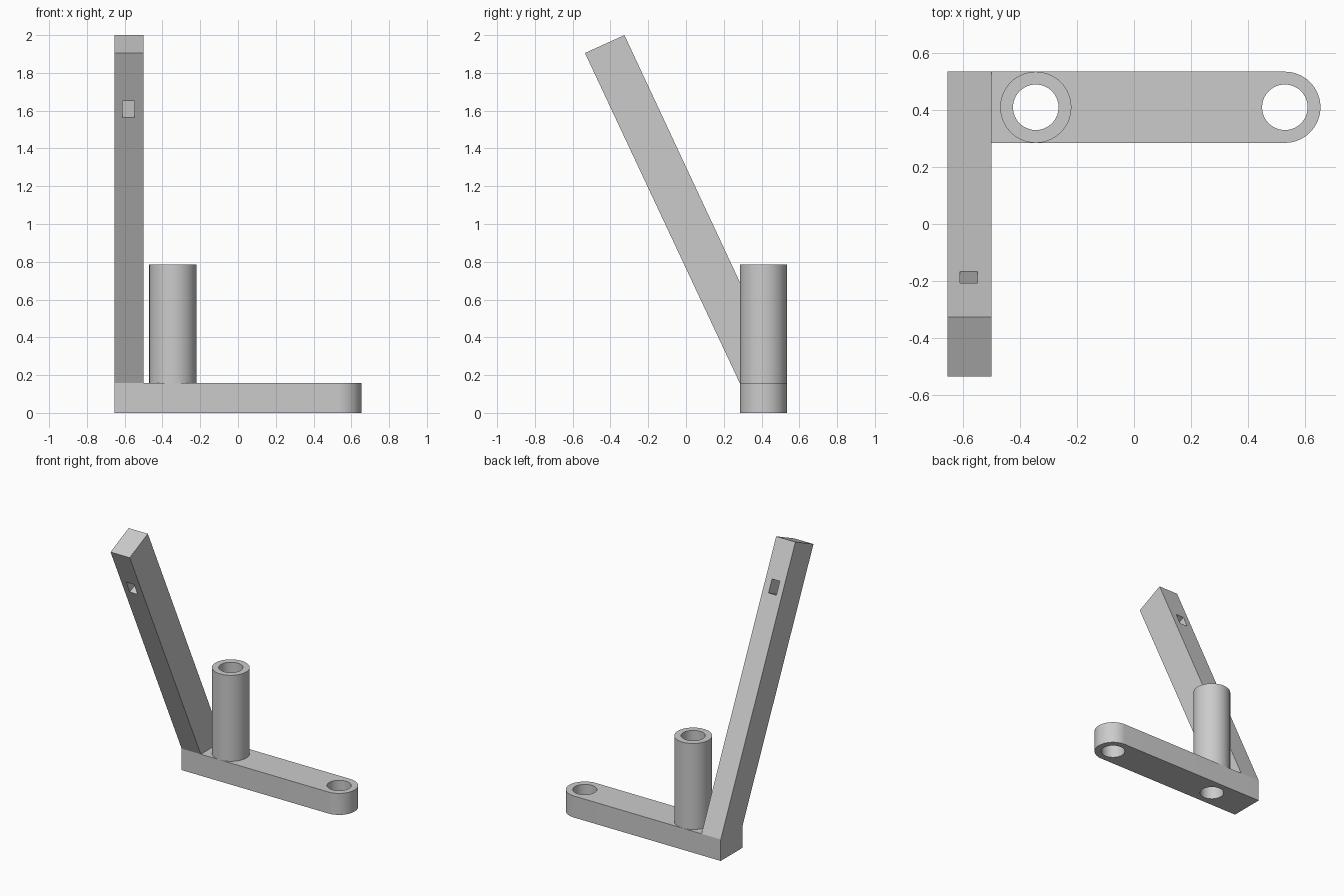
import bpy, bmesh
from math import cos, sin, pi, radians, atan2
from mathutils import Matrix, Vector

cube = bpy.data.objects.get("Cube")
if cube:
    bpy.data.objects.remove(cube, do_unlink=True)

grey = bpy.data.materials.new("plain grey")
grey.use_nodes = True
colour = (0.6, 0.6, 0.6, 1)
grey.diffuse_color = colour
grey.node_tree.nodes["Principled BSDF"].inputs["Base Color"].default_value = colour

SIDES = 64
Y_MID, HALF = 0.41, 0.125           # centre line and half depth of the foot
LEFT, ARM_INNER, END = -0.655, -0.5, 0.53
FOOT_TOP, TUBE_TOP, BORE = 0.157, 0.785, 0.08
TUBE_X = -0.345


def prism(name, points, offset):
    """Extrude a closed outline of 3D points along an offset."""
    bm = bmesh.new()
    face = bm.faces.new([bm.verts.new(p) for p in points])
    moved = bmesh.ops.extrude_face_region(bm, geom=[face])["geom"]
    bmesh.ops.translate(bm, vec=offset,
                        verts=[v for v in moved if isinstance(v, bmesh.types.BMVert)])
    bmesh.ops.recalc_face_normals(bm, faces=bm.faces)
    mesh = bpy.data.meshes.new(name)
    bm.to_mesh(mesh)
    bm.free()
    mesh.materials.append(grey)
    obj = bpy.data.objects.new(name, mesh)
    bpy.context.collection.objects.link(obj)
    return obj


def arc(x, radius, z, start=0, sweep=2 * pi, steps=SIDES):
    return [(x + radius * cos(start + sweep * i / steps),
             Y_MID + radius * sin(start + sweep * i / steps), z) for i in range(steps)]


def activate(obj):
    bpy.ops.object.select_all(action="DESELECT")
    obj.select_set(True)
    bpy.context.view_layer.objects.active = obj


def cut(obj, cutter):
    """Subtract the cutter, then discard it."""
    cutter.hide_render = True
    mod = obj.modifiers.new("cut", "BOOLEAN")
    mod.operation, mod.solver, mod.object = "DIFFERENCE", "EXACT", cutter
    activate(obj)
    bpy.ops.object.modifier_apply(modifier=mod.name)
    bpy.data.objects.remove(cutter, do_unlink=True)


def bore(obj, x):
    cut(obj, prism("bore_cutter", arc(x, BORE, -0.1), (0, 0, 1)))


# Foot bar: square at one end, round at the other, two through holes
outline = [(LEFT, Y_MID + HALF, 0), (LEFT, Y_MID - HALF, 0)]
outline += arc(END, HALF, 0, -pi / 2, pi, SIDES // 2) + [(END, Y_MID + HALF, 0)]
foot = prism("foot_bar", outline, (0, 0, FOOT_TOP))
bore(foot, TUBE_X)
bore(foot, END)

# Upright tube over the first hole
tube = prism("upright_tube", arc(TUBE_X, HALF, FOOT_TOP), (0, 0, TUBE_TOP - FOOT_TOP))
bore(tube, TUBE_X)

# Leaning arm rising from the square end
profile = [(Y_MID - HALF, FOOT_TOP), (Y_MID + HALF, FOOT_TOP), (-0.326, 2.0), (-0.535, 1.905)]
arm = prism("leaning_arm", [(LEFT, y, z) for y, z in profile], (ARM_INNER - LEFT, 0, 0))

# Rectangular slot straight through the arm near its top
bm = bmesh.new()
bmesh.ops.create_cube(bm, size=1, matrix=Matrix.Diagonal((0.063, 0.5, 0.096, 1)))
slot_mesh = bpy.data.meshes.new("slot_cutter")
bm.to_mesh(slot_mesh)
bm.free()
slot_mesh.materials.append(grey)
slot = bpy.data.objects.new("slot_cutter", slot_mesh)
bpy.context.collection.objects.link(slot)
slot.location = ((LEFT + ARM_INNER) / 2 - 0.003, -0.288, 1.657)
slot.rotation_euler.x = radians(25)
cut(arm, slot)

# Smooth the round walls, keep edges sharp
for part in (foot, tube, arm):
    activate(part)
    bpy.ops.object.shade_smooth_by_angle(angle=radians(30))
